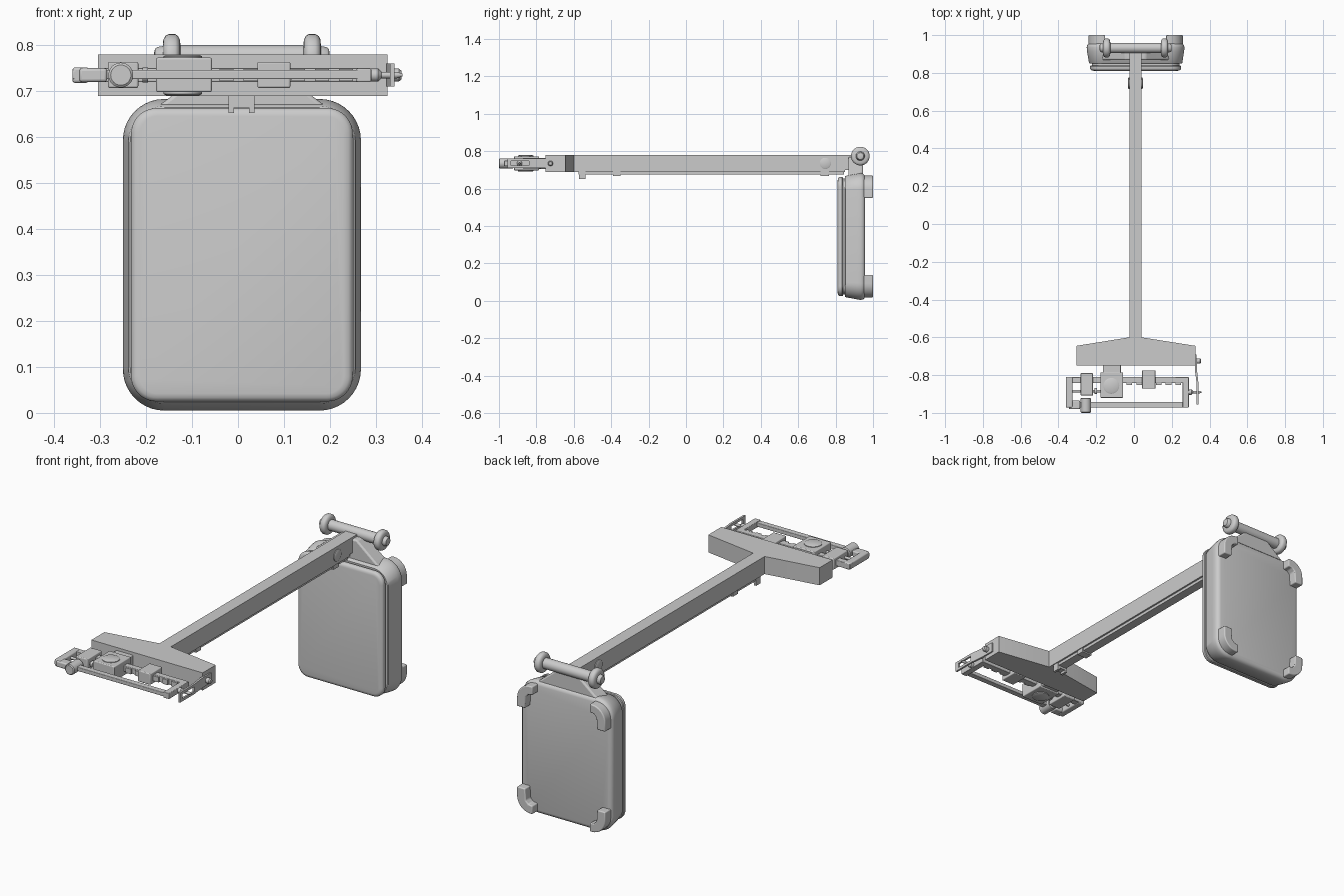
import bpy, bmesh, math
from mathutils import Vector

if "Cube" in bpy.data.objects:
    bpy.data.objects.remove(bpy.data.objects["Cube"])

CX = 0.0085   # centre line of the tray, arm and wheels
MAP = {'x': lambda u, v, d: (d, u, v), 'y': lambda u, v, d: (u, d, v), 'z': lambda u, v, d: (u, v, d)}


def finish(name, bm, bevel=0, angle=35):
    bmesh.ops.recalc_face_normals(bm, faces=bm.faces)
    me = bpy.data.meshes.new(name)
    bm.to_mesh(me)
    bm.free()
    ob = bpy.data.objects.new(name, me)
    bpy.context.collection.objects.link(ob)
    if bevel:
        m = ob.modifiers.new("bevel", 'BEVEL')
        m.width, m.segments, m.limit_method = bevel, 3, 'ANGLE'
    bpy.ops.object.select_all(action='DESELECT')
    ob.select_set(True)
    bpy.context.view_layer.objects.active = ob
    bpy.ops.object.shade_smooth_by_angle(angle=math.radians(angle))
    return ob


def loft(name, rings, axis, bevel=0):
    """rings: list of (depth, points) joined into a capped solid"""
    bm = bmesh.new()
    loops = [[bm.verts.new(MAP[axis](u, v, d)) for u, v in pts] for d, pts in rings]
    for a, b in zip(loops, loops[1:]):
        n = len(a)
        for i in range(n):
            bm.faces.new((a[i], a[(i + 1) % n], b[(i + 1) % n], b[i]))
    bm.faces.new(loops[0])
    bm.faces.new(loops[-1])
    return finish(name, bm, bevel)


def prism(name, pts, axis, a, b, bevel=0):
    return loft(name, [(a, pts), (b, pts)], axis, bevel)


def box(name, x, y, z, bevel=0):
    pts = [(x[0], y[0]), (x[1], y[0]), (x[1], y[1]), (x[0], y[1])]
    return prism(name, pts, 'z', z[0], z[1], bevel)


def circle(u, v, r, n=32):
    return [(u + r * math.cos(2 * math.pi * i / n), v + r * math.sin(2 * math.pi * i / n)) for i in range(n)]


def turned(name, u, v, axis, steps):
    """steps: list of (depth, radius)"""
    return loft(name, [(d, circle(u, v, r)) for d, r in steps], axis)


def round_rect(cx, cz, hw, hh, r, n=10):
    pts = []
    for k, (sx, sz) in enumerate([(1, 1), (-1, 1), (-1, -1), (1, -1)]):
        for i in range(n + 1):
            t = math.pi / 2 * (k + i / n)
            pts.append((cx + sx * (hw - r) + r * math.cos(t), cz + sz * (hh - r) + r * math.sin(t)))
    return pts


# --- weighing tray: flared rounded body, seam and padded front plate
MZ = 0.344
body = [(0.849, .243, .320, .075), (0.853, .247, .324, .079), (0.915, .257, .336, .088),
        (0.935, .259, .339, .09), (0.947, .256, .336, .087), (0.955, .248, .328, .08), (0.958, .238, .318, .07)]
loft("tray_body", [(y, round_rect(CX, MZ, w, h, r)) for y, w, h, r in body], 'y')
plate = [(0.811, .222, .302, .038), (0.813, .232, .311, .047), (0.818, .239, .317, .053), (0.823, .241, .319, .055),
         (0.835, .241, .319, .055), (0.839, .238, .316, .052)]
loft("tray_plate", [(y, round_rect(CX, MZ, w, h, r)) for y, w, h, r in plate], 'y')
prism("tray_seam", round_rect(CX, MZ, .232, .311, .06), 'y', 0.835, 0.852)

# --- four corner feet, mirrored from one L-shaped outline
R = 0.075
arc = [(R - R * math.cos(t * math.pi / 16), R - R * math.sin(t * math.pi / 16)) for t in range(9)]
foot = [(0, 0.12)] + arc + [(0.088, 0), (0.088, 0.042), (0.065, 0.045), (0.05, 0.06), (0.046, 0.12)]
for sx, side in ((-1, "left"), (1, "right")):
    for sz, level in ((-1, "lower"), (1, "upper")):
        pts = [(CX + sx * (0.25 - u), MZ + sz * (0.326 - v)) for u, v in foot]
        prism(f"foot_{level}_{side}", pts, 'y', 0.925, 1.0, 0.005)

# --- neck joining tray and arm
prism("neck", [(CX - .19, .655), (CX - .175, .673), (CX - .155, .688), (CX - .055, .77),
               (CX + .055, .77), (CX + .155, .688), (CX + .175, .673), (CX + .19, .655)], 'y', 0.868, 0.947, 0.008)

# --- transport wheels on their axle
WY, WZ = 0.932, 0.774
turned("axle", WY, WZ, 'x', [(CX - .15, .027), (CX + .15, .027)])
for s, side in ((-1, "left"), (1, "right")):
    prof = [(.134, .030), (.135, .038), (.139, .046), (.145, .05), (.160, .05), (.167, .046), (.171, .038),
            (.172, .024), (.184, .022), (.189, .018), (.191, .01)]
    turned(f"wheel_{side}", WY, WZ, 'x', [(CX + s * d, r) for d, r in prof])

# --- long arm with its underside rail, pivot and guides
box("arm", (-.025, .04), (-.62, .85), (.69, .78))
box("arm_end", (-.025, .04), (.85, .94), (.70, .78))
box("under_rail", (-.016, .031), (-.575, .845), (.675, .692))
turned("arm_pivot", .745, .735, 'x', [(-.032, .024), (-.029, .03), (.044, .03), (.047, .024)])
for i, (y0, y1, z0) in enumerate([(-.572, -.538, .652), (-.39, -.35, .668), (.72, .765, .668)]):
    box(f"rail_guide_{i}", (-.021, .036), (y0, y1), (max(z0, .664), .69))
    for x in (-.021, .024):
        box(f"rail_guide_prong_{i}", (x, x + .012), (y0, y1), (z0, .69))

# --- tapered head block
prism("head", [(-.305, -.75), (.325, -.75), (.325, -.645), (.04, -.6), (-.025, -.6), (-.305, -.645)], 'z', .69, .78)

# --- beam support with round cap
BZ = 0.735
box("beam_mount", (-.165, -.07), (-.81, -.745), (.705, .765), .004)
box("beam_block", (-.178, -.057), (-.92, -.785), (.698, .773), .004)
turned("beam_cap", -.12, -.857, 'z', [(.691, .036), (.694, .042), (.776, .042), (.779, .036)])

# --- balance beam: rectangular loop with stepped front edge
box("beam_rear", (-.36, .29), (-.842, -.81), (.72, .75), .003)
box("beam_front", (-.36, .29), (-.972, -.942), (.726, .746), .003)
box("beam_left", (-.36, -.325), (-.972, -.81), (.718, .752), .006)
box("beam_left_lug", (-.345, -.285), (-.98, -.935), (.72, .75), .006)
box("beam_right", (.258, .29), (-.972, -.81), (.72, .75), .003)
for i in range(6):
    x = -.04 + i * .052
    box(f"beam_notch_{i}", (x, x + .03), (-.852, -.838), (.722, .748))

# --- sliding weights
box("large_weight", (-.283, -.217), (-.908, -.79), (.707, .764), .004)
box("small_weight", (.042, .114), (-.872, -.775), (.707, .764), .004)
turned("front_poise", -.255, BZ, 'y', [(-1.0, .022), (-.996, .027), (-.925, .027), (-.92, .022)])

# --- zero-adjust screw
turned("adjust_screw", -.885, BZ, 'x', [(-.36, .007), (-.17, .007)])
turned("adjust_nut", -.885, BZ, 'x', [(-.208, .016), (-.196, .016)])

# --- slotted beam catch at the right end
box("catch_foot", (.322, .332), (-.76, -.69), (.71, .76))
prism("catch_arm", [(.322, -.70), (.332, -.70), (.333, -.77), (.341, -.84), (.331, -.84), (.322, -.77)], 'z', .71, .76)
for z in (.71, .747):
    box("catch_rail", (.331, .341), (-.94, -.835), (z, z + .013))
box("catch_tip", (.331, .341), (-.955, -.935), (.71, .76))
turned("catch_screw", -.725, BZ, 'x', [(.32, .014), (.35, .014), (.356, .009)])
turned("beam_pointer", -.89, BZ, 'x', [(.28, .014), (.305, .014), (.312, .007), (.345, .007), (.358, .003)])
